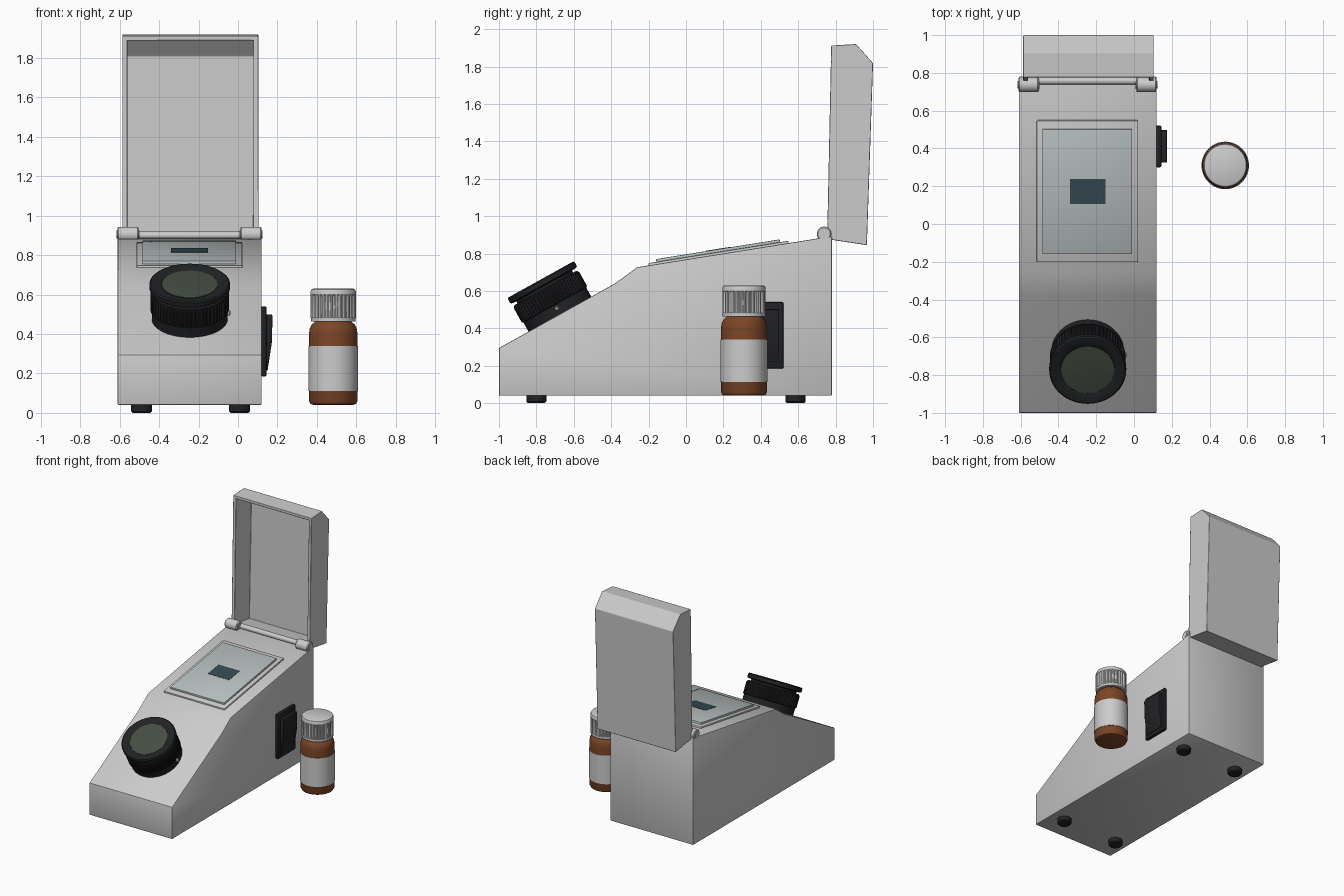
import bpy, bmesh
from math import pi, sin, cos, atan2
from mathutils import Matrix, Vector

if "Cube" in bpy.data.objects:
    bpy.data.objects.remove(bpy.data.objects["Cube"])


def material(name, rgb):
    m = bpy.data.materials.new(name)
    m.diffuse_color = (*rgb, 1)
    m.use_nodes = True
    m.node_tree.nodes["Principled BSDF"].inputs["Base Color"].default_value = m.diffuse_color
    return m


BLACK = material("black_plastic", (0.015, 0.016, 0.018))
BROWN = material("amber_glass", (0.2, 0.06, 0.02))
LENS = material("lens_glass", (0.06, 0.075, 0.055))
PLATE = material("plate_glass", (0.48, 0.53, 0.53))
DARK = material("window_dark", (0.035, 0.07, 0.085))
METAL = material("metal", (0.6, 0.6, 0.6))


def finish(bm, name, mat=None, matrix=None, angle=30):
    bmesh.ops.recalc_face_normals(bm, faces=bm.faces)
    if matrix:
        bm.transform(matrix)
    me = bpy.data.meshes.new(name)
    bm.to_mesh(me)
    bm.free()
    ob = bpy.data.objects.new(name, me)
    bpy.context.collection.objects.link(ob)
    if mat:
        me.materials.append(mat)
    bpy.ops.object.select_all(action='DESELECT')
    ob.select_set(True)
    bpy.context.view_layer.objects.active = ob
    bpy.ops.object.shade_smooth_by_angle(angle=angle * pi / 180)
    return ob


def bevel_edges(bm, width):
    bm.normal_update()
    sharp = [e for e in bm.edges if len(e.link_faces) == 2 and e.calc_face_angle() > 0.6]
    bmesh.ops.bevel(bm, geom=sharp, offset=width, segments=2, profile=0.5, affect='EDGES')


def prism(points, a, b, axis='x'):
    """Extrude a profile: (y, z) points along x, or (x, z) points along y."""
    bm = bmesh.new()
    put = (lambda p, t: (t, *p)) if axis == 'x' else (lambda p, t: (p[0], t, p[1]))
    lo, hi = ([bm.verts.new(put(p, t)) for p in points] for t in (a, b))
    n = len(points)
    sides = [bm.faces.new((lo[i], lo[(i + 1) % n], hi[(i + 1) % n], hi[i])) for i in range(n)]
    bm.faces.new(lo)
    bm.faces.new(hi)
    bmesh.ops.recalc_face_normals(bm, faces=bm.faces)
    return bm, sides


def box(name, lo, hi, bevel=0.0, mat=None, matrix=None):
    bm, _ = prism([(lo[1], lo[2]), (hi[1], lo[2]), (hi[1], hi[2]), (lo[1], hi[2])], lo[0], hi[0])
    if bevel:
        bevel_edges(bm, bevel)
    return finish(bm, name, mat, matrix)


def lathe(name, profile, matrix, mat=None, segs=48, ribs=0):
    """Turn (radius, height, rib depth) points about z; ends are capped."""
    bm = bmesh.new()
    if ribs:
        segs = ribs * 4
    rings = []
    for p in profile:
        depth = p[2] if len(p) > 2 else 0
        rings.append([bm.verts.new(((p[0] - depth * (i % 4 > 1)) * cos(2 * pi * i / segs),
                                    (p[0] - depth * (i % 4 > 1)) * sin(2 * pi * i / segs), p[1]))
                      for i in range(segs)])
    for r, s in zip(rings, rings[1:]):
        for i in range(segs):
            j = (i + 1) % segs
            bm.faces.new((r[i], r[j], s[j], s[i]))
    bm.faces.new(rings[0])
    bm.faces.new(rings[-1])
    return finish(bm, name, mat, matrix)


T = Matrix.Translation
ALONG_X = Matrix.Rotation(pi / 2, 4, 'Y')

# Wedge-shaped housing
bm, _ = prism([(-1, .04), (-1, .295), (-.377, .642), (-.26, .727), (.78, .893), (.78, .04)], -.61, .12)
bevel_edges(bm, .006)
finish(bm, "housing")

# Rubber feet
for i, x in enumerate((-.49, .007)):
    for j, y in enumerate((-.80, .585)):
        lathe(f"foot_{i}_{j}", [(.045, 0), (.053, .008), (.053, .045)], T((x, y, 0)), BLACK, 32)

# Stage frame, glass plate and window, laid on the upper slope
tilt = atan2(.893 - .727, 1.04)
stage = T((0, -.26, .727)) @ Matrix.Rotation(tilt, 4, 'X')
box("stage_frame", (-.515, .06, -.01), (.022, .82, .012), .006, None, stage)
box("stage_plate", (-.485, .105, 0), (-.01, .775, .027), .004, PLATE, stage)
box("stage_window", (-.34, .375, .02), (-.152, .51, .029), 0, DARK, stage)

# Eyepiece on the lower slope
eye = T((-.245, -.677, .481)) @ Matrix.Rotation(29 * pi / 180, 4, 'X')
lathe("eyepiece_barrel",
      [(.192, -.02), (.192, .05), (.2, .055), (.2, .055, .007), (.2, .14, .007), (.19, .154), (.17, .154), (.17, .175)],
      eye, BLACK, ribs=60)
lathe("eyepiece_rim",
      [(.15, .165), (.197, .169), (.204, .175), (.204, .199), (.197, .206), (.165, .206), (.142, .196), (.138, .18)],
      eye, BLACK, 64)
lathe("eyepiece_lens", [(.141, .17), (.141, .197), (.10, .2), (.05, .202)], eye, LENS, 64)
lathe("eyepiece_screw", [(.013, .18), (.013, .203), (.009, .206), (.006, .2)],
      eye @ T((0, 0, .03)) @ ALONG_X, METAL, 16)

# Rocker switch on the right side
box("switch_bezel", (.115, .30, .185), (.145, .522, .54), .008, BLACK)
bm, _ = prism([(.13, .50), (.172, .50), (.175, .49), (.172, .36), (.15, .215), (.13, .215)], .325, .497, 'y')
bevel_edges(bm, .003)
finish(bm, "switch_rocker", BLACK)

# Hinge barrels, pins and rod
for side, x in (("left", -.612), ("right", .012)):
    lathe(f"hinge_{side}", [(.033, 0), (.039, .006), (.039, .102), (.033, .108)],
          T((x, .738, .905)) @ ALONG_X, None, 32)
    lathe(f"hinge_pin_{side}", [(.02, -.004), (.02, .112)], T((x, .738, .905)) @ ALONG_X, METAL, 24)
lathe("hinge_rod", [(.02, 0), (.02, .56)], T((-.525, .758, .9)) @ ALONG_X, None, 24)

# Open lid: hollow tray with its mouth facing the front
bm, sides = prism([(.754, .877), (.967, .845), (1.0, 1.818), (.909, 1.92), (.776, 1.912)], -.587, .104)
bmesh.ops.delete(bm, geom=[sides[-1]], context='FACES_ONLY')
lid = finish(bm, "lid")
shell = lid.modifiers.new("wall", 'SOLIDIFY')
shell.thickness, shell.offset, shell.use_even_offset = .025, -1, True
edge = lid.modifiers.new("edge", 'BEVEL')
edge.width, edge.segments, edge.harden_normals = .005, 2, True

# Sample bottle with label and ribbed cap
spot = T((.483, .31, 0))
lathe("bottle_glass",
      [(.10, .04), (.115, .045), (.123, .06), (.123, .40), (.12, .425), (.11, .447), (.095, .46), (.085, .48)],
      spot, BROWN)
lathe("bottle_label", [(.122, .112), (.126, .112), (.126, .34), (.122, .34)], spot)
lathe("bottle_cap",
      [(.10, .464), (.114, .464), (.114, .482), (.116, .485, .006), (.116, .595, .006), (.115, .60), (.115, .617),
       (.111, .626), (.103, .63)], spot, ribs=30)
